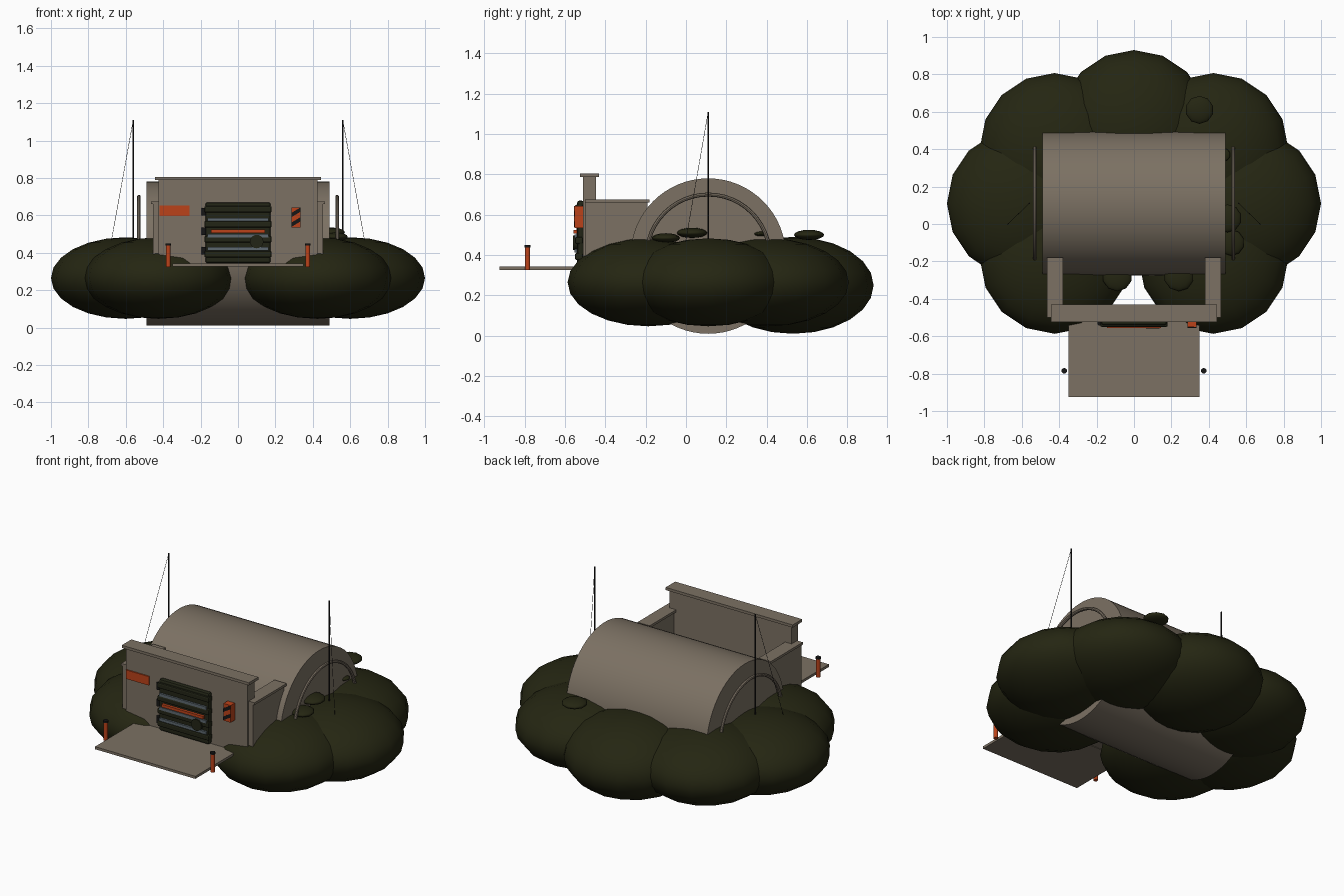
import bpy
import math
from mathutils import Vector

cube = bpy.data.objects.get("Cube")
if cube:
    bpy.data.objects.remove(cube, do_unlink=True)


def material(name, r, g, b):
    m = bpy.data.materials.new(name)
    m.use_nodes = True
    m.diffuse_color = (r, g, b, 1)
    bsdf = m.node_tree.nodes["Principled BSDF"]
    bsdf.inputs["Base Color"].default_value = (r, g, b, 1)
    bsdf.inputs["Roughness"].default_value = 0.9
    return m


CONCRETE = material("concrete", 0.2, 0.165, 0.125)
EARTH = material("dark_olive_earth", 0.018, 0.019, 0.006)
DOOR = material("dark_green_steel", 0.016, 0.018, 0.008)
ORANGE = material("warning_orange", 0.5, 0.055, 0.01)
STEEL = material("blue_grey_steel", 0.11, 0.14, 0.16)
BLACK = material("black", 0.008, 0.008, 0.008)


def finish(name, mat, smooth=False):
    ob = bpy.context.object
    ob.name = name
    ob.data.materials.append(mat)
    if smooth:
        bpy.ops.object.shade_smooth_by_angle(angle=math.radians(40))
    return ob


def box(name, mat, x, y, z, bevel=0):
    """Box from (low, high) ranges on each axis."""
    ranges = (x, y, z)
    bpy.ops.mesh.primitive_cube_add(size=1, location=[(a + b) / 2 for a, b in ranges])
    ob = bpy.context.object
    ob.scale = [b - a for a, b in ranges]
    bpy.ops.object.transform_apply(location=False, rotation=False, scale=True)
    if bevel:
        mod = ob.modifiers.new("Bevel", "BEVEL")
        mod.width = bevel
        mod.segments = 2
    return finish(name, mat)


def rod(name, mat, start, end, radius, sides=12):
    """Cylinder between two points."""
    a, b = Vector(start), Vector(end)
    bpy.ops.mesh.primitive_cylinder_add(vertices=sides, radius=radius,
                                        depth=(b - a).length, location=(a + b) / 2)
    bpy.context.object.rotation_euler = (b - a).to_track_quat("Z", "Y").to_euler()
    return finish(name, mat, True)


def mound(name, centre, radius, height, segments=16, rings=12):
    bpy.ops.mesh.primitive_uv_sphere_add(segments=segments, ring_count=rings,
                                         radius=1, location=centre)
    bpy.context.object.scale = (radius, radius, height)
    return finish(name, EARTH, True)


# Cylindrical shelter
MID_Y, MID_Z = 0.11, 0.395
rod("shelter_barrel", CONCRETE, (-0.49, MID_Y, MID_Z), (0.49, MID_Y, MID_Z), 0.385, 64)

# Earth berm: ring of flattened mounds, open at the front
for i in range(7):
    a = math.radians(-45 + 45 * i)
    back = i == 3
    mound(f"berm_mound_{i + 1}",
          (0.6 * math.cos(a), MID_Y + 0.42 * math.sin(a), 0.25 if back else 0.265),
          0.4, 0.24 if back else 0.218)

# Loose clods on the berm
clods = [(0.35, 0.61, 0.5, 0.075), (0.52, -0.1, 0.485, 0.07), (0.5, 0.03, 0.51, 0.075),
         (0.48, 0.37, 0.505, 0.035), (-0.09, -0.28, 0.43, 0.08), (0.24, -0.28, 0.46, 0.08)]
for i, (x, y, z, r) in enumerate(clods):
    mound(f"earth_clod_{i + 1}", (x, y, z), r, r / 3, 10, 8)

# Parts on both sides
for side, s in (("left", 1), ("right", -1)):
    # Arched hoop at the end of the barrel
    bpy.ops.mesh.primitive_torus_add(major_radius=0.305, minor_radius=0.01,
                                     major_segments=48, minor_segments=8,
                                     location=(s * 0.53, MID_Y, MID_Z),
                                     rotation=(0, math.pi / 2, 0))
    finish(f"end_hoop_{side}", CONCRETE, True)

    # Antenna and guy wire
    top = (s * 0.56, MID_Y, 1.11)
    rod(f"antenna_{side}", BLACK, (s * 0.56, MID_Y, 0.42), top, 0.004, 8)
    rod(f"guy_wire_{side}", BLACK, top, (s * 0.685, -0.01, 0.42), 0.0012, 6)

    # Entrance wing wall with coping
    box(f"wing_wall_{side}", CONCRETE, sorted((s * 0.395, s * 0.455)), (-0.5, -0.19), (0.33, 0.662))
    box(f"wing_coping_{side}", CONCRETE, sorted((s * 0.38, s * 0.465)), (-0.5, -0.18), (0.66, 0.675))

    # Bollard beside the apron
    rod(f"bollard_{side}", ORANGE, (s * 0.373, -0.785, 0.325), (s * 0.373, -0.785, 0.438), 0.013)
    rod(f"bollard_cap_{side}", BLACK, (s * 0.373, -0.785, 0.438), (s * 0.373, -0.785, 0.45), 0.015)

# Entrance front wall, coping and apron
box("front_wall", CONCRETE, (-0.425, 0.425), (-0.51, -0.445), (0.33, 0.79))
box("front_coping", CONCRETE, (-0.443, 0.443), (-0.525, -0.43), (0.788, 0.805))
box("apron_slab", CONCRETE, (-0.35, 0.35), (-0.925, -0.5), (0.327, 0.343))

# Blast door with ribs, bars, hinges and handwheel
box("blast_door", DOOR, (-0.175, 0.175), (-0.54, -0.505), (0.345, 0.67), 0.012)
for i in range(4):
    z = 0.375 + 0.08 * i
    box(f"door_rib_{i + 1}", DOOR, (-0.18, 0.18), (-0.55, -0.51), (z, z + 0.035), 0.008)
for i, z in enumerate((0.422, 0.492, 0.578)):
    box(f"door_bar_{i + 1}", STEEL, (-0.163, 0.163), (-0.552, -0.535), (z - 0.009, z + 0.009))
box("door_warning_bar", ORANGE, (-0.145, 0.145), (-0.557, -0.535), (0.507, 0.525))
for i, z in enumerate((0.41, 0.515, 0.62)):
    rod(f"door_hinge_{i + 1}", BLACK, (-0.183, -0.53, z - 0.02), (-0.183, -0.53, z + 0.02), 0.013)
rod("door_handwheel", DOOR, (0.1, -0.54, 0.46), (0.1, -0.56, 0.46), 0.036, 20)

# Plain sign plate
box("sign_plate", ORANGE, (-0.42, -0.26), (-0.518, -0.505), (0.597, 0.653))

# Hazard panel with slanted stripes
box("hazard_panel", ORANGE, (0.285, 0.335), (-0.552, -0.505), (0.535, 0.643))
for i, z in enumerate((0.538, 0.59)):
    corners = [(0.285, z), (0.335, z + 0.03), (0.335, z + 0.053), (0.285, z + 0.023)]
    mesh = bpy.data.meshes.new("hazard_stripe")
    n = len(corners)
    verts = [(x, y, h) for y in (-0.555, -0.551) for x, h in corners]
    faces = [range(n), range(2 * n - 1, n - 1, -1)]
    faces += [(k, k + n, (k + 1) % n + n, (k + 1) % n) for k in range(n)]
    mesh.from_pydata(verts, [], [list(f) for f in faces])
    mesh.materials.append(BLACK)
    stripe = bpy.data.objects.new(f"hazard_stripe_{i + 1}", mesh)
    bpy.context.collection.objects.link(stripe)
